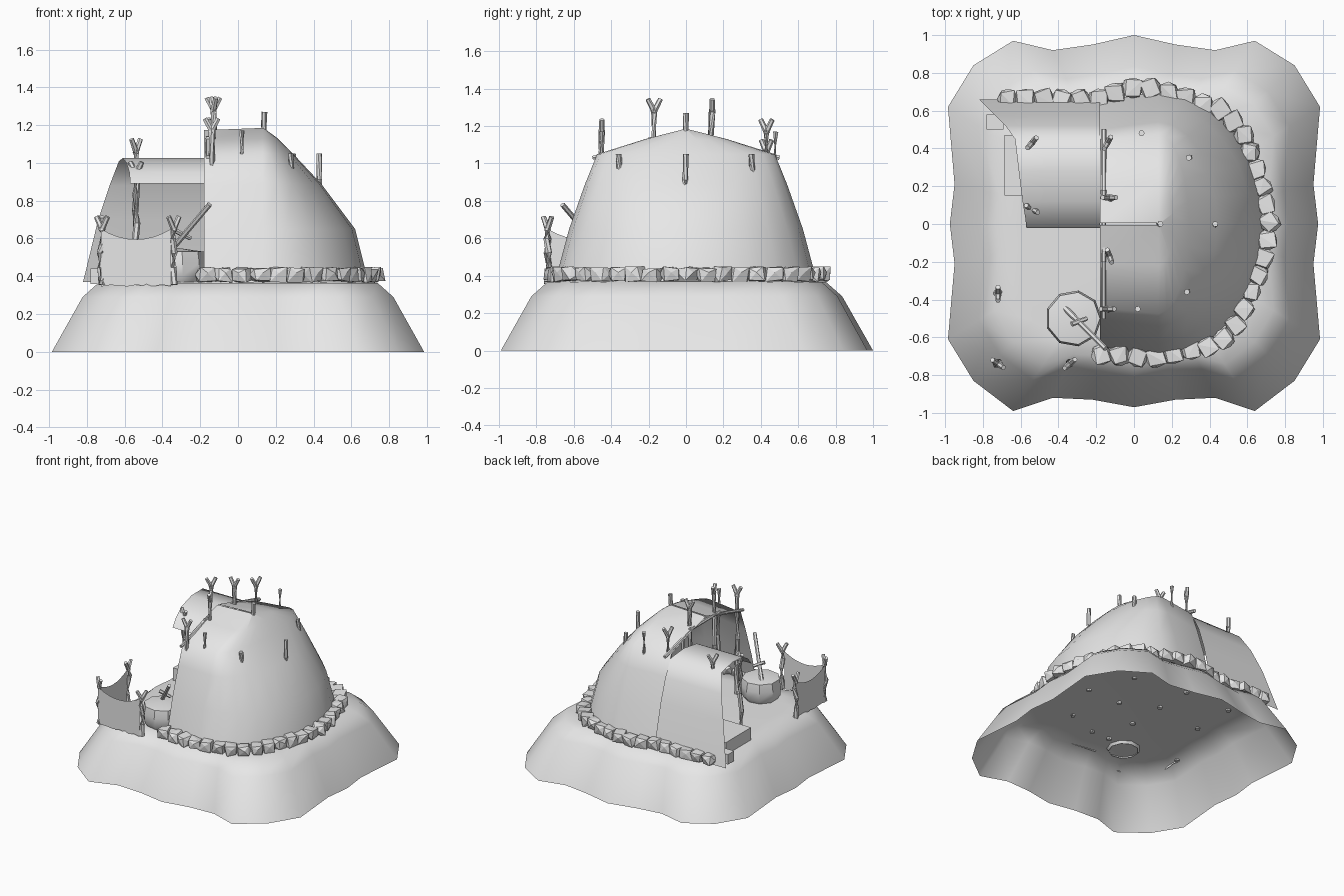
import bpy, bmesh, math, random
from mathutils import Vector, Matrix

random.seed(4)
cube = bpy.data.objects.get("Cube")
if cube:
    bpy.data.objects.remove(cube)

GREY = (0.8, 0.8, 0.8, 1)
mat = bpy.data.materials.new("plain grey")
mat.use_nodes = True
mat.diffuse_color = GREY
mat.node_tree.nodes["Principled BSDF"].inputs["Base Color"].default_value = GREY

GROUND = 0.37


def finish(bm, name, smooth=None):
    mesh = bpy.data.meshes.new(name)
    bm.to_mesh(mesh)
    bm.free()
    ob = bpy.data.objects.new(name, mesh)
    bpy.context.collection.objects.link(ob)
    mesh.materials.append(mat)
    if smooth:
        bpy.ops.object.select_all(action='DESELECT')
        ob.select_set(True)
        bpy.context.view_layer.objects.active = ob
        bpy.ops.object.shade_smooth_by_angle(angle=math.radians(smooth))
    return ob


def loft(bm, rows, closed=False):
    """Skin a list of point rows with quads."""
    rows = [[bm.verts.new(p) for p in row] for row in rows]
    for a, b in zip(rows, rows[1:]):
        n = len(a)
        for i in range(n if closed else n - 1):
            j = (i + 1) % n
            bm.faces.new((a[i], a[j], b[j], b[i]))
    return rows


def tube(bm, points, radii, sides=6):
    """Capped tapered tube along a path."""
    pts = [Vector(p) for p in points]
    rings = []
    for i, p in enumerate(pts):
        d = pts[min(i + 1, len(pts) - 1)] - pts[max(i - 1, 0)]
        turn = d.to_track_quat('Z', 'Y')
        rings.append([p + turn @ Vector((radii[i] * math.cos(t), radii[i] * math.sin(t), 0))
                      for t in (math.tau * k / sides for k in range(sides))])
    rows = loft(bm, rings, True)
    bm.faces.new(rows[0][::-1])
    bm.faces.new(rows[-1])


def pole(name, x, y, top, fork=None, r=0.018):
    """Crooked pole from the ground, with an optional forked top (fork = heading in degrees)."""
    bm = bmesh.new()
    low = GROUND - 0.015
    end = top - 0.06 if fork is not None else top
    path = [(x, y, low)]
    for f in (0.3, 0.55, 0.8):
        path.append((x + random.uniform(-.01, .01), y + random.uniform(-.01, .01), low + (end - low) * f))
    path.append((x, y, end))
    tube(bm, path, [r * 1.1, r, r, r * 0.9, r])
    if fork is not None:
        a = math.radians(fork)
        for s in (-1, 1):
            dx, dy = s * math.cos(a), s * math.sin(a)
            tube(bm, [(x - dx * .005, y - dy * .005, end - .02),
                      (x + dx * .036, y + dy * .036, top - .005)], [r * .9, r * .75])
    return finish(bm, name, 40)


def box(name, lo, hi):
    bm = bmesh.new()
    bmesh.ops.create_cube(bm, size=1)
    for v in bm.verts:
        v.co = [l + (c + .5) * (h - l) for c, l, h in zip(v.co, lo, hi)]
    return finish(bm, name)


# Ground mound: scalloped outline, open underneath
half = [(0, -.97), (.22, -.93), (.43, -.92), (.64, -.99), (.85, -.83), (.985, -.61),
        (.95, -.21), (.975, 0), (.95, .21), (.985, .62), (.85, .84), (.64, .97),
        (.43, .92), (.22, .95), (0, 1)]
outline = half + [(-x, y) for x, y in half[-2:0:-1]]
bm = bmesh.new()
rows = loft(bm, [[(x * s, y * s, z) for x, y in outline]
                 for s, z in ((1, 0), (.835, .29), (.75, .365), (.62, GROUND))], True)
bm.faces.new(rows[-1])
finish(bm, "ground_mound", 60)

# Main shelter: half dome drawn out to an open arch
DOME_X, MOUTH_X = .13, -.18
RINGS = [(GROUND, .56, .70), (.65, .49, .625), (.89, .31, .54), (1.05, .16, .475),
         (1.13, .08, .22), (1.185, .005, .005)]
STEPS = 12
bm = bmesh.new()
rows = []
for z, a, b in RINGS:
    arc = [(DOME_X + a * math.cos(t), b * math.sin(t), z)
           for t in (math.pi * (k / STEPS - .5) for k in range(STEPS + 1))]
    mouth = b * .93
    rows.append([(MOUTH_X, -mouth, z - .012)] + arc + [(MOUTH_X, mouth, z - .012)])
loft(bm, rows)
bmesh.ops.remove_doubles(bm, verts=bm.verts, dist=.004)
finish(bm, "dome_shelter", 60)

# Side canopy: back wall that curls over to a front lip
bm = bmesh.new()
profile = [(-.82, .66, GROUND), (-.74, .58, .70), (-.68, .52, .88), (-.63, .45, 1.01), (-.61, .28, 1.025),
           (-.59, .12, 1.0), (-.575, .03, .95), (-.57, -.02, .89)]
loft(bm, [[(x + (MOUTH_X - x) * f, y, z) for f in (0, .35, .7, 1)] for x, y, z in profile])
finish(bm, "side_canopy", 60)

# Roof poles that pierce the dome
for i, (x, y, top) in enumerate([(.14, 0, 1.27), (.43, 0, 1.05), (.29, .35, 1.05), (.28, -.36, 1.05),
                                 (.04, .48, 1.17), (.02, -.45, 1.17)]):
    pole(f"roof_pole_{i}", x, y, top, r=.016)

# Forked posts along the arch, under the canopy and at the screen
forked = {"arch_post": [(-.14, .43, 1.24, 60), (-.13, .14, 1.35, 0), (-.13, -.17, 1.35, 110), (-.14, -.45, 1.24, 0)],
          "canopy_post": [(-.54, .43, 1.13, 50), (-.54, .08, 1.01, -30)],
          "screen_post": [(-.72, -.37, .72, 90), (-.72, -.74, .72, -35), (-.34, -.74, .72, 40)]}
for kind, places in forked.items():
    for i, (x, y, top, heading) in enumerate(places):
        pole(f"{kind}_{i}", x, y, top, heading)

# Beams resting along the arch and canopy
for i, path in enumerate([[(-.16, .5, 1.03), (-.16, .14, 1.13)], [(-.16, .18, 1.13), (-.16, -.2, 1.13)],
                          [(-.16, -.14, 1.13), (-.16, -.5, 1.03)], [(-.55, .06, .94), (-.16, .08, .95)]]):
    bm = bmesh.new()
    tube(bm, path, [.014, .012])
    finish(bm, f"roof_beam_{i}", 40)

# Sagging screen panels between the fence posts
for name, a, b in (("front_screen", (-.725, -.75), (-.355, -.75)), ("side_screen", (-.725, -.74), (-.725, -.37))):
    bm = bmesh.new()
    rows = []
    for k in range(9):
        f = k / 8
        sag = 4 * f * (1 - f)
        x, y = a[0] + (b[0] - a[0]) * f, a[1] + (b[1] - a[1]) * f
        rows.append([(x, y, .345 + .01 * math.sin(9 * f) ** 2), (x, y, .65 - .055 * sag)])
    loft(bm, rows)
    finish(bm, name)

# Cooking barrel with a low conical lid, and a stirring stick
bm = bmesh.new()
CX, CY = -.32, -.50
SIDES = 9
rows = loft(bm, [[(CX + r * math.cos(t), CY + r * math.sin(t), z)
                  for t in (math.tau * k / SIDES for k in range(SIDES))]
                 for r, z in ((.11, .35), (.145, .40), (.15, .47), (.14, .53))], True)
tip = bm.verts.new((CX, CY, .55))
for k in range(SIDES):
    bm.faces.new((rows[-1][k], rows[-1][(k + 1) % SIDES], tip))
finish(bm, "barrel", 35)
bm = bmesh.new()
tube(bm, [(-.37, -.44, .52), (-.26, -.55, .65), (-.15, -.66, .78)], [.016, .014, .014])
tube(bm, [(-.33, -.53, .64), (-.25, -.50, .60)], [.014, .012])
finish(bm, "stirring_stick", 40)

# Bench and small chest under the canopy
box("bench", (-.685, .15, GROUND), (-.42, .47, .47))
box("small_chest", (-.78, .50, GROUND - .01), (-.69, .58, .44))

# Ring of stones around the shelter
path = [Vector((x, y, 0)) for x, y in
        [(-.67, .66), (-.2, .66), (-.02, .72), (.12, .72), (.45, .61), (.57, .5), (.67, .22), (.72, 0),
         (.67, -.24), (.55, -.52), (.46, -.63), (.28, -.67), (.1, -.71), (-.2, -.69)]]
STEP = .096
left = 0.0
spots = []
for a, b in zip(path, path[1:]):
    d = (b - a).length
    while left < d:
        spots.append((a.lerp(b, left / d), math.atan2(b.y - a.y, b.x - a.x)))
        left += STEP
    left -= d
bm = bmesh.new()
for p, heading in spots:
    place = Matrix.Translation(p + Vector((0, 0, .408))) @ Matrix.Rotation(heading + random.uniform(-.4, .4), 4, 'Z')
    verts = []
    for sx in (-1, 1):
        for sy in (-1, 1):
            for sz in (-1, 1):
                co = Vector((sx * random.uniform(.03, .05), sy * random.uniform(.03, .05), sz * random.uniform(.028, .042)))
                verts.append(bm.verts.new(place @ co))
    for axis in ((.056, 0, 0), (-.056, 0, 0), (0, -.054, .01), (0, .054, .01)):
        verts.append(bm.verts.new(place @ Vector(axis)))
    bmesh.ops.convex_hull(bm, input=verts)
finish(bm, "stone_ring")
